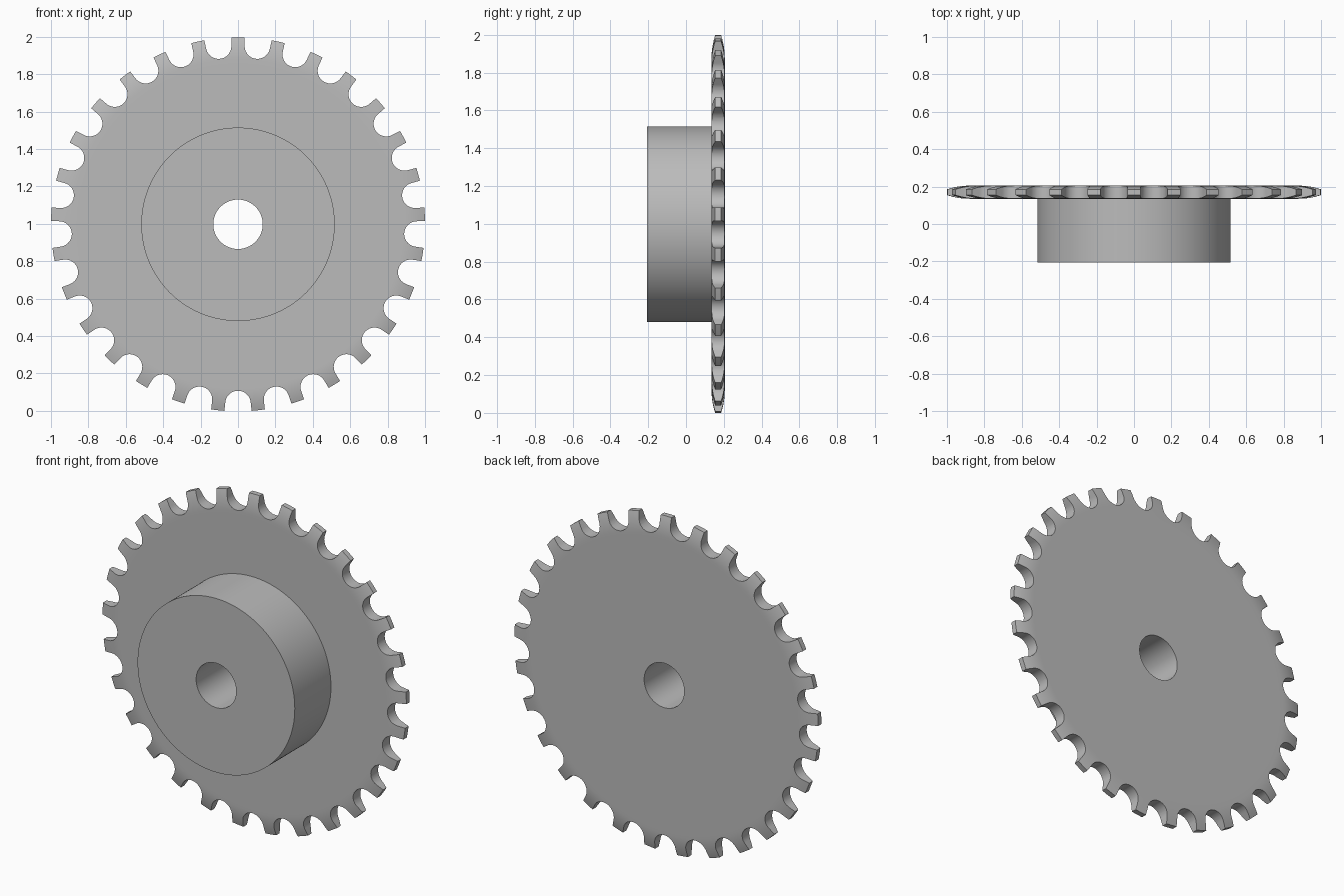
import bpy, bmesh
from math import sin, cos, pi, sqrt

cube = bpy.data.objects.get("Cube")
if cube:
    bpy.data.objects.remove(cube)

TEETH = 29
HALF_PITCH = pi / TEETH
TIP, SEAT_CENTRE, SEAT = 1.0, 0.958, 0.068      # tooth tip, gap centre and gap radius
HUB, BORE = 0.517, 0.132
FRONT, PLATE_FRONT, BACK = -0.205, 0.135, 0.205
CENTRE_Z = 0.9975

steel = bpy.data.materials.new("grey steel")
steel.use_nodes = True
steel.diffuse_color = (0.5, 0.5, 0.5, 1)
steel.node_tree.nodes["Principled BSDF"].inputs["Base Color"].default_value = (0.5, 0.5, 0.5, 1)


def place(r, y, a):
    """Point at radius r and angle a around the axle."""
    return (r * sin(a), y, CENTRE_Z + r * cos(a))


def finish(bm, name):
    bmesh.ops.recalc_face_normals(bm, faces=bm.faces)
    mesh = bpy.data.meshes.new(name)
    bm.to_mesh(mesh)
    bm.free()
    obj = bpy.data.objects.new(name, mesh)
    bpy.context.collection.objects.link(obj)
    mesh.materials.append(steel)
    return obj


def lathe(name, profile, segments):
    """Revolve a closed (radius, y) profile around the axle."""
    bm = bmesh.new()
    rings = [[bm.verts.new(place(r, y, 2 * pi * i / segments)) for r, y in profile]
             for i in range(segments)]
    n = len(profile)
    for i in range(segments):
        a, b = rings[i], rings[(i + 1) % segments]
        for j in range(n):
            k = (j + 1) % n
            bm.faces.new((a[j], a[k], b[k], b[j]))
    return finish(bm, name)


# Rounded shoulder of the plate: (radius, inset from the plate face)
START, CURVE = 0.88, 0.38
shoulder = []
for i in range(9):
    d = (TIP - START) * i / 8
    shoulder.append((START + d, CURVE - sqrt(CURVE ** 2 - d ** 2)))

# Wheel body: bore, hub and plate in one turned solid
profile = [(BORE, FRONT), (HUB, FRONT), (HUB, PLATE_FRONT), (START - 0.02, PLATE_FRONT)]
profile += [(r, PLATE_FRONT + d) for r, d in shoulder]
profile += [(r, BACK - d) for r, d in reversed(shoulder)]
profile += [(START - 0.02, BACK), (BORE, BACK)]
wheel = lathe("toothed_wheel", profile, TEETH * 8)

# Gap outline: round seat, then straight flanks parallel to the neighbouring teeth
STEPS = 20
outline = []
for i in range(STEPS + 1):
    t = -HALF_PITCH - (pi - 2 * HALF_PITCH) * i / STEPS
    outline.append((SEAT * cos(t), SEAT_CENTRE + SEAT * sin(t)))
reach = 0.12
right, left = outline[0], outline[-1]
outline.insert(0, (right[0] + reach * sin(HALF_PITCH), right[1] + reach * cos(HALF_PITCH)))
outline.append((left[0] - reach * sin(HALF_PITCH), left[1] + reach * cos(HALF_PITCH)))

# Cutter holding one prism for each gap
bm = bmesh.new()
for g in range(TEETH):
    a = (2 * g + 1) * HALF_PITCH
    ends = []
    for y in (PLATE_FRONT - 0.05, BACK + 0.05):
        ends.append([bm.verts.new((u * cos(a) + v * sin(a), y,
                                   CENTRE_Z + v * cos(a) - u * sin(a))) for u, v in outline])
    bm.faces.new(ends[0])
    bm.faces.new(ends[1])
    for j in range(len(outline)):
        k = (j + 1) % len(outline)
        bm.faces.new((ends[0][j], ends[0][k], ends[1][k], ends[1][j]))
cutter = finish(bm, "gap_cutter")
cutter.hide_render = True

# Cut the teeth
cut = wheel.modifiers.new("teeth", "BOOLEAN")
cut.operation = "DIFFERENCE"
cut.solver = "EXACT"
cut.object = cutter
bpy.ops.object.select_all(action="DESELECT")
bpy.context.view_layer.objects.active = wheel
wheel.select_set(True)
bpy.ops.object.modifier_apply(modifier=cut.name)
bpy.data.objects.remove(cutter)

# Smooth curved walls, keep the machined edges crisp
bpy.ops.object.shade_smooth_by_angle(angle=pi / 6)
